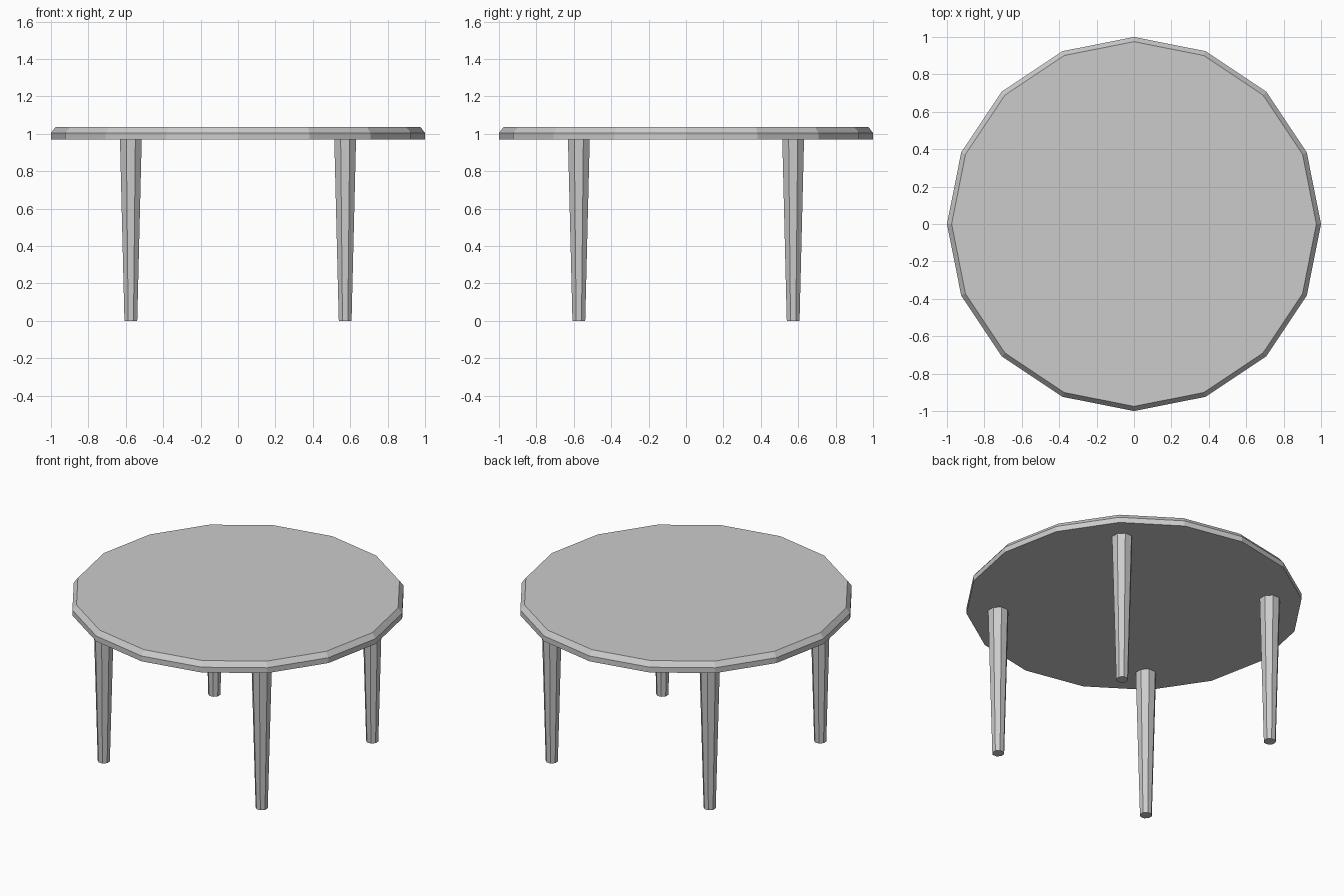
import bpy
import bmesh
from math import cos, sin, pi

if "Cube" in bpy.data.objects:
    bpy.data.objects.remove(bpy.data.objects["Cube"])


def lathe(name, profile, sides, turn=0.0, location=(0, 0, 0)):
    """Closed flat-faced solid from (radius, z) rings."""
    bm = bmesh.new()
    rings = []
    for r, z in profile:
        angles = [turn + 2 * pi * i / sides for i in range(sides)]
        rings.append([bm.verts.new((r * cos(a), r * sin(a), z)) for a in angles])
    for low, high in zip(rings, rings[1:]):
        for i in range(sides):
            j = (i + 1) % sides
            bm.faces.new((low[i], low[j], high[j], high[i]))
    bm.faces.new(rings[0][::-1])
    bm.faces.new(rings[-1])
    mesh = bpy.data.meshes.new(name)
    bm.to_mesh(mesh)
    bm.free()
    obj = bpy.data.objects.new(name, mesh)
    obj.location = location
    bpy.context.collection.objects.link(obj)
    return obj


# Sixteen-sided top with a chamfered upper rim
lathe("table_top", [(1.0, 0.97), (1.0, 1.005), (0.975, 1.037)], 16)

# Four tapered octagonal legs
for y, depth in ((-0.573, "front"), (0.573, "back")):
    for x, side in ((-0.573, "left"), (0.573, "right")):
        lathe(f"{depth}_{side}_leg", [(0.037, 0), (0.063, 0.972)], 8, pi / 8, (x, y, 0))
